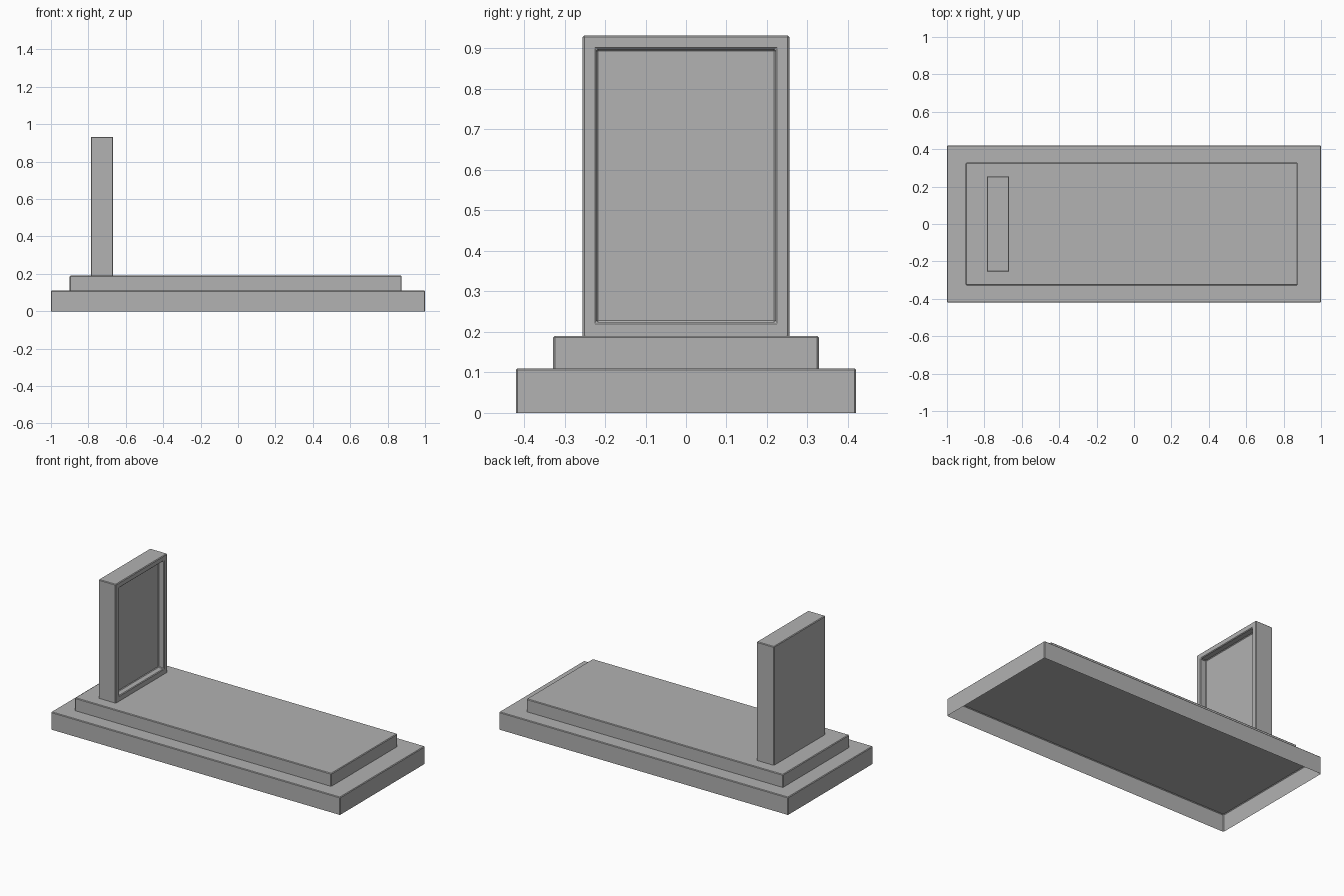
import bpy
import bmesh
from mathutils import Matrix

cube = bpy.data.objects.get("Cube")
if cube:
    bpy.data.objects.remove(cube, do_unlink=True)

EDGE = 0.004

stone = bpy.data.materials.new("grey stone")
stone.use_nodes = True
grey = (0.445, 0.445, 0.445, 1)
stone.diffuse_color = grey
stone.node_tree.nodes["Principled BSDF"].inputs["Base Color"].default_value = grey


def slab(name, low, high, recess=None):
    """Box with no underside, softened edges and an optional panel sunk into its +x side."""
    bm = bmesh.new()
    size = [b - a for a, b in zip(low, high)]
    centre = [(a + b) / 2 for a, b in zip(low, high)]
    bmesh.ops.create_cube(bm, size=1, matrix=Matrix.Translation(centre) @ Matrix.Diagonal((*size, 1)))
    bm.normal_update()
    if recess:
        border, depth = recess
        side = max(bm.faces, key=lambda f: f.normal.x)
        bmesh.ops.inset_region(bm, faces=[side], thickness=border)
        floor = bmesh.ops.extrude_discrete_faces(bm, faces=[side])["faces"]
        bmesh.ops.translate(bm, verts=floor[0].verts, vec=(-depth, 0, 0))
    bm.normal_update()
    under = [f for f in bm.faces if f.normal.z < -0.9 and f.calc_center_median().z < low[2] + EDGE]
    bmesh.ops.delete(bm, geom=under, context="FACES_ONLY")

    # Chamfer the real corners only
    sharp = [e for e in bm.edges if len(e.link_faces) == 2 and e.calc_face_angle() > 1]
    bmesh.ops.bevel(bm, geom=sharp, offset=EDGE, segments=1, affect="EDGES")
    mesh = bpy.data.meshes.new(name)
    bm.to_mesh(mesh)
    bm.free()
    mesh.materials.append(stone)
    obj = bpy.data.objects.new(name, mesh)
    bpy.context.collection.objects.link(obj)
    return obj


# Two stepped slabs and the upright stone with its sunken panel
slab("lower_plinth", (-1, -0.42, 0), (1, 0.42, 0.11))
slab("upper_slab", (-0.9, -0.328, 0.11), (0.875, 0.328, 0.19))
slab("headstone", (-0.787, -0.255, 0.19), (-0.667, 0.255, 0.932), recess=(0.048, 0.04))
